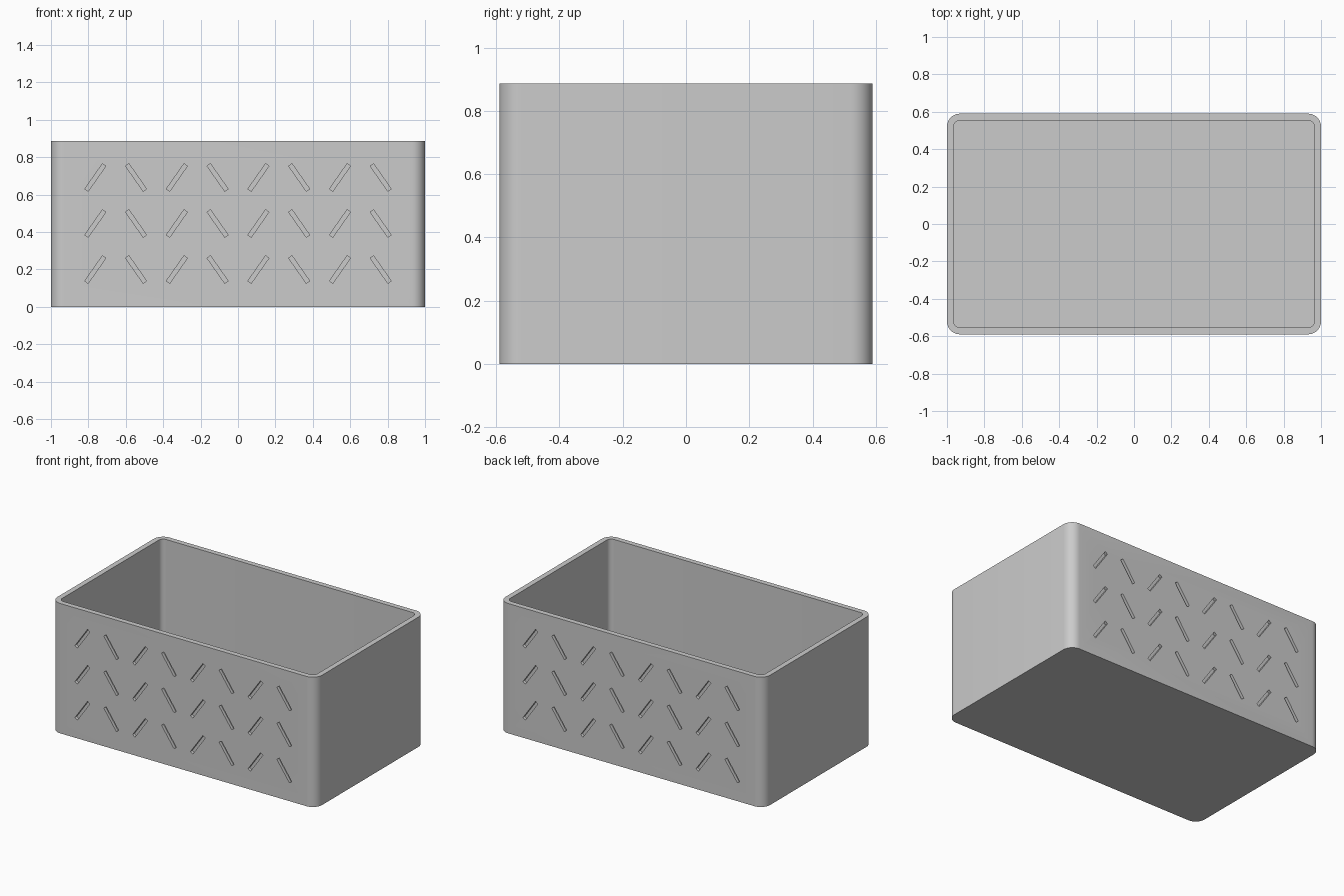
import bpy, bmesh
from math import radians, sin, cos
from mathutils import Matrix, Vector

WIDTH, DEPTH, HEIGHT = 2.0, 1.18, 0.887
WALL, RADIUS = 0.036, 0.07
GROOVE_LENGTH, GROOVE_WIDTH, GROOVE_DEPTH = 0.165, 0.022, 0.02

start = bpy.data.objects.get("Cube")
if start:
    bpy.data.objects.remove(start)

grey = bpy.data.materials.new("mid grey")
grey.use_nodes = True
grey.diffuse_color = (0.6, 0.6, 0.6, 1)
grey.node_tree.nodes["Principled BSDF"].inputs["Base Color"].default_value = grey.diffuse_color


def add_object(name, bm):
    mesh = bpy.data.meshes.new(name)
    bmesh.ops.recalc_face_normals(bm, faces=bm.faces)
    bm.to_mesh(mesh)
    bm.free()
    mesh.materials.append(grey)
    obj = bpy.data.objects.new(name, mesh)
    bpy.context.collection.objects.link(obj)
    return obj


def rounded_loop(bm, inset, radius, z, steps=10):
    """Ring of vertices around a rounded rectangle."""
    hx, hy = WIDTH / 2 - inset - radius, DEPTH / 2 - inset - radius
    ring = []
    for corner, (sx, sy) in enumerate([(1, 1), (-1, 1), (-1, -1), (1, -1)]):
        for i in range(steps + 1):
            a = radians(90 * (corner + i / steps))
            ring.append(bm.verts.new((sx * hx + radius * cos(a), sy * hy + radius * sin(a), z)))
    return ring


# Open box: outer wall, flat rim, inner wall and floor
bm = bmesh.new()
inner_radius = RADIUS - WALL
rings = [rounded_loop(bm, 0, RADIUS, 0),
         rounded_loop(bm, 0, RADIUS, HEIGHT),
         rounded_loop(bm, WALL, inner_radius, HEIGHT),
         rounded_loop(bm, WALL, inner_radius, WALL)]
for low, high in zip(rings, rings[1:]):
    for i in range(len(low)):
        j = (i + 1) % len(low)
        bm.faces.new((low[i], low[j], high[j], high[i]))
bm.faces.new(rings[0])
bm.faces.new(rings[-1])
box = add_object("planter_box", bm)

# Slanted groove cutters, alternating in direction, on front and back
bm = bmesh.new()
size = Matrix.Diagonal((GROOVE_LENGTH, 2 * GROOVE_DEPTH, GROOVE_WIDTH, 1))
for side in (-1, 1):
    for row in range(3):
        for col in range(8):
            centre = Vector(((col - 3.5) * 0.218, side * DEPTH / 2, 0.199 + row * 0.246))
            tilt = Matrix.Rotation(radians(-55 if col % 2 == 0 else 55), 4, 'Y')
            bmesh.ops.create_cube(bm, size=1, matrix=Matrix.Translation(centre) @ tilt @ size)
cutter = add_object("groove_cutter", bm)
cutter.hide_render = True
cutter.hide_set(True)

cut = box.modifiers.new("grooves", 'BOOLEAN')
cut.operation = 'DIFFERENCE'
cut.solver = 'EXACT'
cut.object = cutter

# Apply the cut, then smooth only the rounded corners
bpy.context.view_layer.objects.active = box
box.select_set(True)
bpy.ops.object.modifier_apply(modifier=cut.name)
bpy.data.objects.remove(cutter)
bpy.ops.object.shade_smooth_by_angle(angle=radians(30))
